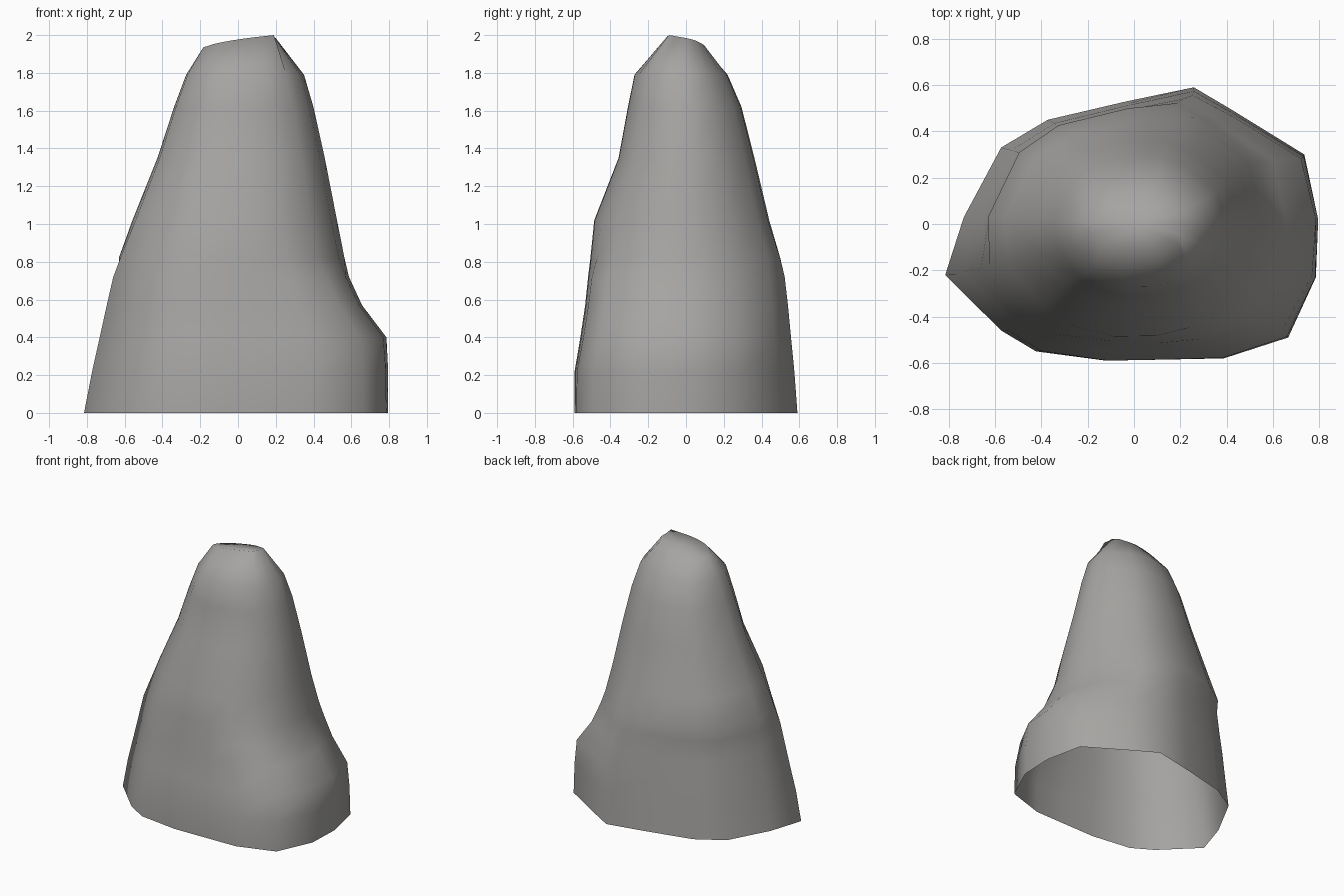
import bpy, bmesh, math

if "Cube" in bpy.data.objects:
    bpy.data.objects.remove(bpy.data.objects["Cube"])

# Plan outline of the boulder at ground level, counter-clockwise
OUTLINE = [(.80, .02), (.74, .30), (.43, .49), (.26, .59), (-.03, .53), (-.37, .45),
           (-.57, .33), (-.73, .03), (-.81, -.22), (-.57, -.46), (-.42, -.55),
           (-.12, -.59), (.15, -.585), (.39, -.58), (.67, -.49), (.79, -.23)]

# Rings: z, xmin, xmax, ymin, ymax, roundness (0 = plan outline, 1 = ellipse)
RINGS = [(0.00, -.81, .80, -.59, .59, 0), (0.22, -.77, .80, -.59, .575, .05),
         (0.40, -.735, .79, -.56, .56, .15), (0.57, -.70, .66, -.535, .545, .2),
         (0.72, -.67, .59, -.52, .53, .3), (0.82, -.65, .565, -.51, .515, .7),
         (1.02, -.57, .525, -.49, .45, .8), (1.35, -.435, .46, -.36, .37, .8),
         (1.62, -.345, .40, -.31, .30, .8), (1.79, -.28, .35, -.275, .225, .8),
         (1.955, -.19, .20, -.11, .10, .6)]


def ring_points(z, x0, x1, y0, y1, rnd):
    pts = []
    for px, py in OUTLINE:
        u, v = px / .805, py / .59
        k = 1 + rnd * (1 / math.hypot(u, v) - 1)
        u, v = u * k, v * k
        x = u * (x1 if u > 0 else -x0)
        y = v * (y1 if v > 0 else -y0)
        # the crown slopes up to the right and front
        dz = .15 * x - .2 * y if z > 1.9 else 0
        pts.append((x, y, z + dz))
    return pts


# Boulder body: lofted rings, open underneath, closed crown
bm = bmesh.new()
loops = [[bm.verts.new(p) for p in ring_points(*r)] for r in RINGS]
n = len(OUTLINE)
for lo, hi in zip(loops, loops[1:]):
    for i in range(n):
        j = (i + 1) % n
        bm.faces.new((lo[i], lo[j], hi[j], hi[i]))
crown = bm.verts.new((0.02, 0, 1.965))
peak = min(loops[-1], key=lambda v: (v.co.x - .19) ** 2 + (v.co.y + .09) ** 2)
peak.co = (.19, -.09, 2.0)
for i in range(n):
    bm.faces.new((loops[-1][i], loops[-1][(i + 1) % n], crown))
for f in bm.faces:
    f.smooth = True

mesh = bpy.data.meshes.new("boulder")
bm.to_mesh(mesh)
bm.free()
stone = bpy.data.materials.new("warm grey stone")
stone.diffuse_color = (.38, .372, .36, 1)
stone.use_nodes = True
stone.node_tree.nodes["Principled BSDF"].inputs["Base Color"].default_value = stone.diffuse_color
mesh.materials.append(stone)
boulder = bpy.data.objects.new("boulder", mesh)
bpy.context.collection.objects.link(boulder)
